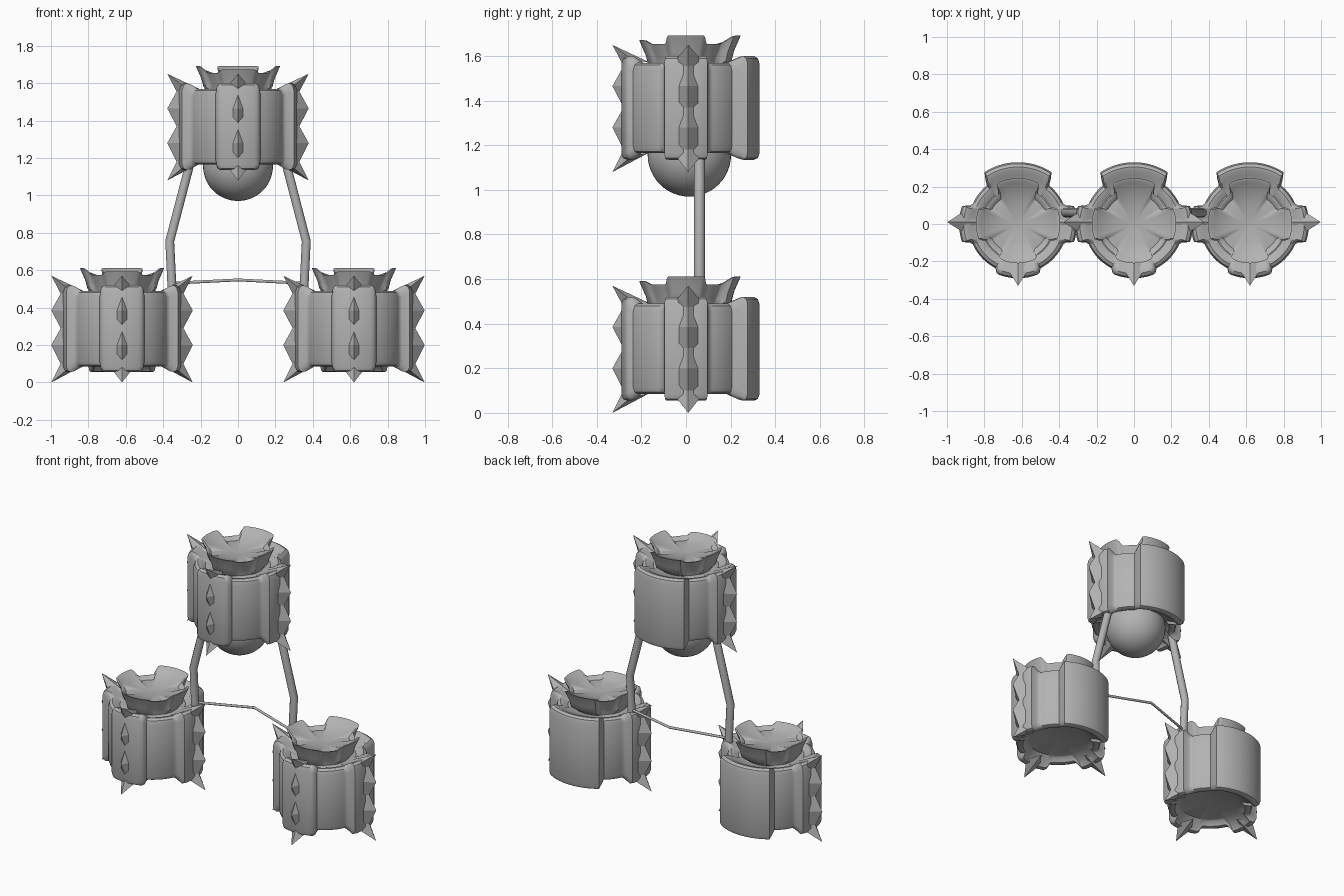
import bpy, bmesh, math
from mathutils import Vector

cube = bpy.data.objects.get("Cube")
if cube:
    bpy.data.objects.remove(cube, do_unlink=True)

GREY = (0.45, 0.45, 0.45, 1)
mat = bpy.data.materials.new("plain grey")
mat.use_nodes = True
mat.diffuse_color = GREY
mat.node_tree.nodes["Principled BSDF"].inputs["Base Color"].default_value = GREY
SEGMENTS = 120


def finish(bm, name, location=(0, 0, 0), angle=40):
    """Turn a bmesh into a shaded object."""
    bmesh.ops.recalc_face_normals(bm, faces=bm.faces)
    mesh = bpy.data.meshes.new(name)
    bm.to_mesh(mesh)
    bm.free()
    mesh.materials.append(mat)
    ob = bpy.data.objects.new(name, mesh)
    bpy.context.collection.objects.link(ob)
    ob.location = location
    bpy.ops.object.select_all(action='DESELECT')
    ob.select_set(True)
    bpy.context.view_layer.objects.active = ob
    bpy.ops.object.shade_smooth_by_angle(angle=math.radians(angle))
    return ob


def lobe(theta, lobes, soft=5):
    """Return (added radius, 0..1 lobe weight) at an angle in degrees."""
    for centre, half, extra in lobes:
        d = abs((theta - centre + 180) % 360 - 180)
        t = min(max((half + soft / 2 - d) / soft, 0), 1)
        if t > 0:
            t = t * t * (3 - 2 * t)
            return extra * t, t
    return 0, 0


def lobed_body(name, rows, location):
    """Loft closed rings; each row maps an angle to (radius, height)."""
    bm = bmesh.new()
    rings = []
    for row in rows:
        ring = []
        for i in range(SEGMENTS):
            deg = 360 * i / SEGMENTS
            r, z = row(deg)
            a = math.radians(deg)
            ring.append(bm.verts.new((r * math.cos(a), r * math.sin(a), z)))
        rings.append(ring)
    for a, b in zip(rings, rings[1:]):
        for i in range(SEGMENTS):
            j = (i + 1) % SEGMENTS
            bm.faces.new((a[i], a[j], b[j], b[i]))
    for ring in (rings[0], rings[-1]):
        z = ring[0].co.z
        hub = bm.verts.new((0, 0, z))
        for i in range(SEGMENTS):
            bm.faces.new((hub, ring[i], ring[(i + 1) % SEGMENTS]))
    return finish(bm, name, location)


SHELL_LOBES = [(90, 36, 0.065), (270, 25, 0.025), (0, 20, 0.05), (180, 20, 0.05)]
CAP_LOBES = [(90, 30, 0.055), (270, 30, 0.02), (0, 25, 0.035), (180, 25, 0.035)]


def shell_row(inset, drop, top):
    def row(deg):
        extra, t = lobe(deg, SHELL_LOBES)
        z = 0.49 + 0.03 * t - drop if top else 0.085 - 0.03 * t + drop
        return 0.265 + extra - inset, z
    return row


def cap_row(offset, drop):
    def row(deg):
        extra, t = lobe(deg, CAP_LOBES, 9)
        front = 0.02 if 235 < deg < 305 else 0
        return 0.19 + extra - offset, 0.575 + (0.037 - front) * t - drop
    return row


def fixed(r, z):
    return lambda deg: (r, z)


def fin(name, tip, heading, location):
    """Zigzag row of spikes standing out from the shell."""
    bm = bmesh.new()
    heights = [0.57, 0.475, 0.385, 0.29, 0.2, 0.1, 0.0]
    ridge, left, right = [], [], []
    for i, z in enumerate(heights):
        r = tip if i % 2 == 0 else tip - 0.05
        zb = min(max(z, 0.07), 0.505)
        ridge.append(bm.verts.new((r, 0, z)))
        left.append(bm.verts.new((tip - 0.085, 0.055, zb)))
        right.append(bm.verts.new((tip - 0.085, -0.055, zb)))
    for side in (left, right):
        for i in range(len(heights) - 1):
            bm.faces.new((ridge[i], ridge[i + 1], side[i + 1], side[i]))
    # end points that run inward over the rims
    for i, z in ((0, 0.49), (-1, 0.09)):
        inner = bm.verts.new((tip - 0.17, 0, z))
        bm.faces.new((ridge[i], left[i], inner))
        bm.faces.new((ridge[i], right[i], inner))
    ob = finish(bm, name, location, 20)
    ob.rotation_euler.z = math.radians(heading)


def pod(prefix, x, z):
    loc = (x, 0, z)
    # lobed outer shell, recessed underneath
    lobed_body(prefix + "_shell", [
        fixed(0.15, 0.47), fixed(0.185, 0.475),
        shell_row(0.07, 0.02, True), shell_row(0.045, 0.004, True),
        shell_row(0.025, 0, True), shell_row(0.008, 0.01, True),
        shell_row(0, 0.035, True), shell_row(0, 0.03, False),
        shell_row(0.008, 0.008, False), shell_row(0.025, 0, False),
        shell_row(0.045, 0.004, False), shell_row(0.065, 0.03, False),
        fixed(0.185, 0.12)], loc)
    # flared crown with a shallow dish
    lobed_body(prefix + "_crown", [
        fixed(0.15, 0.46), cap_row(0.04, 0.11), cap_row(0.03, 0.07),
        cap_row(0.006, 0.015), cap_row(0, 0), cap_row(0.012, 0.002),
        cap_row(0.03, 0.02), fixed(0.1, 0.56), fixed(0.03, 0.55)], loc)
    fin(prefix + "_front_spikes", 0.33, 270, loc)
    fin(prefix + "_left_spikes", 0.378, 0, (x, 0.01, z))
    fin(prefix + "_right_spikes", 0.378, 180, (x, 0.01, z))


def rod(name, points, radius):
    """Round bar along a bent path."""
    curve = bpy.data.curves.new(name, 'CURVE')
    curve.dimensions = '3D'
    curve.bevel_depth = radius
    curve.bevel_resolution = 3
    curve.use_fill_caps = True
    spline = curve.splines.new('POLY')
    spline.points.add(len(points) - 1)
    for p, co in zip(spline.points, points):
        p.co = (*co, 1)
        p.radius = 1
    curve.materials.append(mat)
    ob = bpy.data.objects.new(name, curve)
    bpy.context.collection.objects.link(ob)


pod("right_pod", -0.62, 0)
pod("left_pod", 0.62, 0)
pod("upper_pod", 0, 1.08)

# ball under the upper pod
bm = bmesh.new()
bmesh.ops.create_uvsphere(bm, u_segments=48, v_segments=24, radius=0.187)
finish(bm, "ball", (0, 0.015, 1.157))

# bent struts and the thin bar between the lower pods
for side, s in (("left", 1), ("right", -1)):
    rod(side + "_strut", [(s * 0.24, 0.06, 1.24), (s * 0.27, 0.06, 1.12),
                          (s * 0.365, 0.06, 0.755), (s * 0.35, 0.06, 0.45)], 0.025)
rod("cross_bar", [(-0.36, 0.06, 0.53), (0, 0.17, 0.548), (0.36, 0.06, 0.53)], 0.008)
